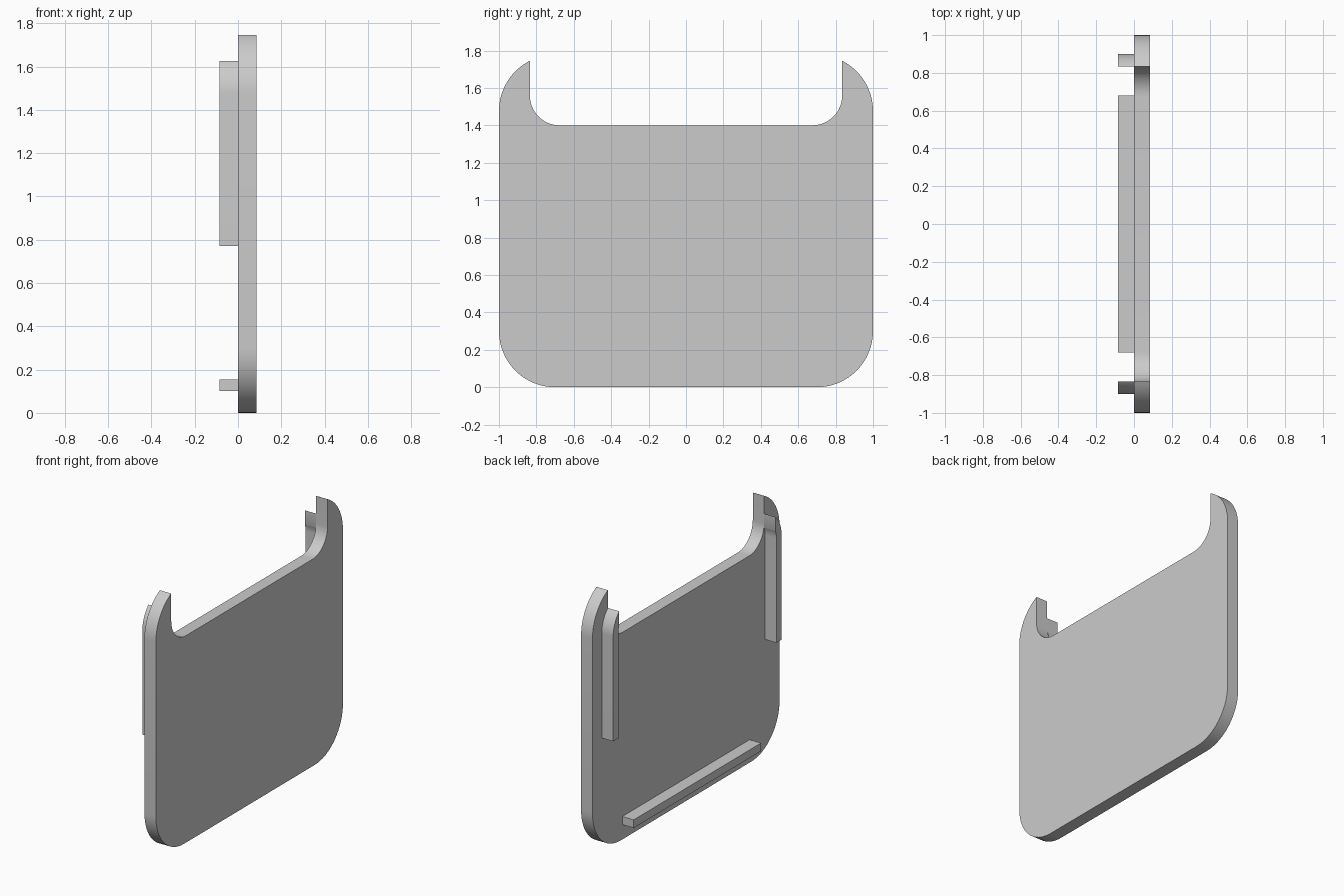
import bpy
import bmesh
from math import sin, cos, acos, radians, pi
from mathutils import Vector

cube = bpy.data.objects.get("Cube")
if cube:
    bpy.data.objects.remove(cube, do_unlink=True)

grey = bpy.data.materials.new("light grey plastic")
grey.use_nodes = True
colour = (0.6, 0.6, 0.6, 1)
grey.diffuse_color = colour
grey.node_tree.nodes["Principled BSDF"].inputs["Base Color"].default_value = colour

THICK = 0.085        # plate thickness and rib depth
RADIUS = 0.30        # outer corner radius
CORNER_Y = 1 - RADIUS
CORNER_Z = 1.477     # height of the upper corner centre
NOTCH_Y = 0.835      # half width of the top notch
NOTCH_Z = 1.40
FILLET = 0.16


def arc(cy, cz, r, start, end, steps=16):
    """Points on an arc in the y-z plane, angles in radians."""
    angles = [start + (end - start) * i / steps for i in range(steps + 1)]
    return [(cy + r * cos(a), cz + r * sin(a)) for a in angles]


def mirrored(points):
    return [(-y, z) for y, z in reversed(points)]


def extrude_profile(name, points, x0, x1):
    """Solid made by extruding a closed y-z outline along x."""
    bm = bmesh.new()
    face = bm.faces.new([bm.verts.new((x0, y, z)) for y, z in points])
    result = bmesh.ops.extrude_face_region(bm, geom=[face])
    moved = [v for v in result["geom"] if isinstance(v, bmesh.types.BMVert)]
    bmesh.ops.translate(bm, verts=moved, vec=Vector((x1 - x0, 0, 0)))
    bmesh.ops.recalc_face_normals(bm, faces=bm.faces)
    mesh = bpy.data.meshes.new(name)
    bm.to_mesh(mesh)
    bm.free()
    mesh.materials.append(grey)
    obj = bpy.data.objects.new(name, mesh)
    bpy.context.collection.objects.link(obj)
    bpy.ops.object.select_all(action="DESELECT")
    obj.select_set(True)
    bpy.context.view_layer.objects.active = obj
    bpy.ops.object.shade_smooth_by_angle(angle=radians(25))
    return obj


def corner_arc(offset):
    """Upper corner arc, inset from the plate edge and cut off at the notch."""
    r = RADIUS - offset
    return arc(CORNER_Y, CORNER_Z, r, 0, acos((NOTCH_Y - CORNER_Y) / r))


# Rounded plate with a notch in its top edge
half = arc(CORNER_Y, RADIUS, RADIUS, -pi / 2, 0)
half += corner_arc(0)
half += arc(NOTCH_Y - FILLET, NOTCH_Z + FILLET, FILLET, 0, -pi / 2)
extrude_profile("back_plate", half + mirrored(half), 0, THICK)

# Side ribs that follow the plate edge
rib = [(0.90, 0.77)] + corner_arc(0.10) + corner_arc(0.155)[::-1] + [(0.845, 0.77)]
extrude_profile("left_side_rib", rib, -THICK, 0)
extrude_profile("right_side_rib", mirrored(rib), -THICK, 0)

# Straight rib along the bottom
bar = [(0.68, 0.10), (0.68, 0.155)]
extrude_profile("bottom_rib", bar + mirrored(bar), -THICK, 0)
